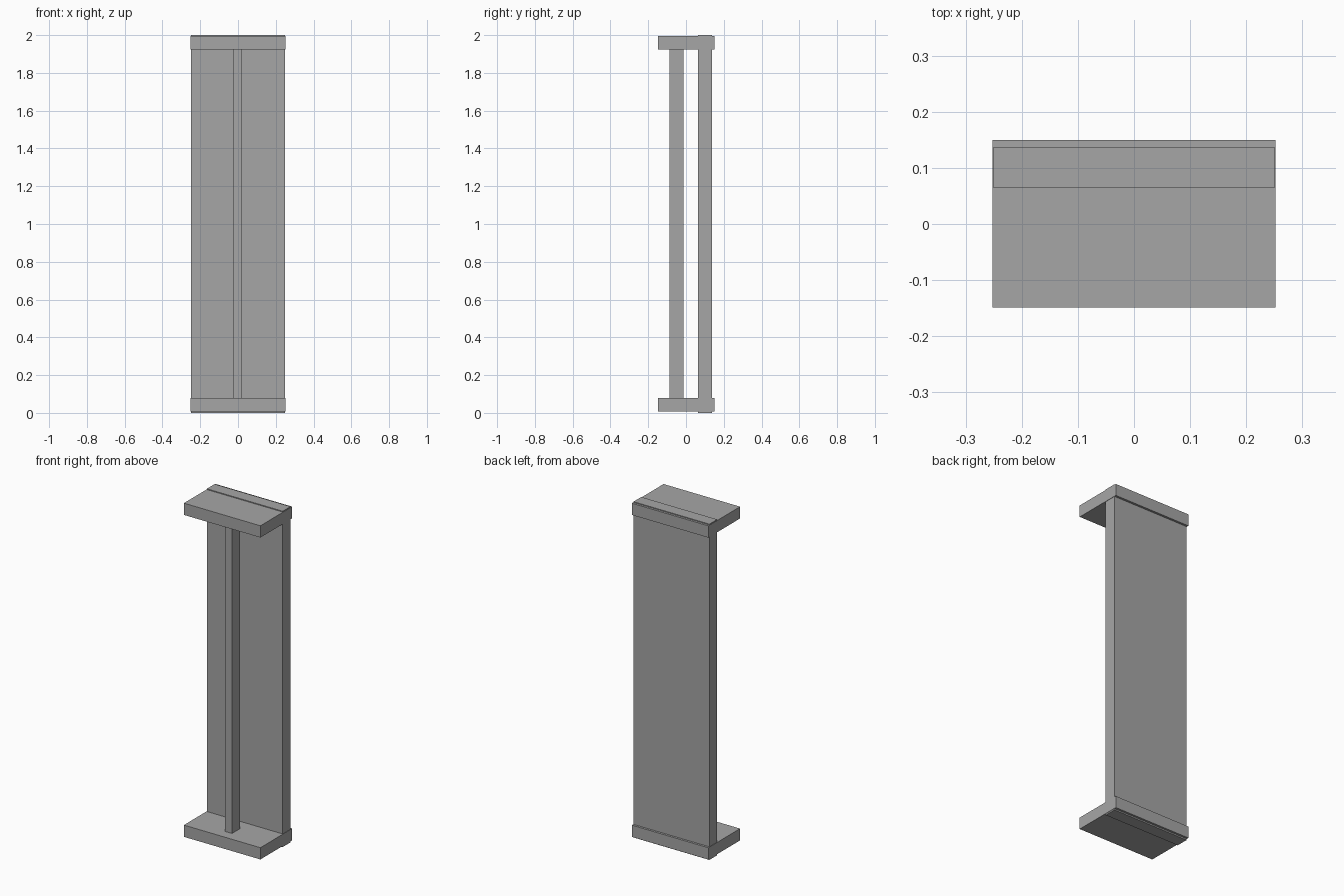
import bpy
import bmesh

cube = bpy.data.objects.get("Cube")
if cube:
    bpy.data.objects.remove(cube, do_unlink=True)

grey = bpy.data.materials.new("plain grey")
grey.use_nodes = True
colour = (0.38, 0.38, 0.38, 1)
grey.diffuse_color = colour
grey.node_tree.nodes["Principled BSDF"].inputs["Base Color"].default_value = colour


def box(name, low, high):
    """Axis-aligned box between two corners."""
    bm = bmesh.new()
    bmesh.ops.create_cube(bm, size=1)
    for v in bm.verts:
        v.co = [l + (h - l) * (c + 0.5) for l, h, c in zip(low, high, v.co)]
    mesh = bpy.data.meshes.new(name)
    bm.to_mesh(mesh)
    bm.free()
    mesh.materials.append(grey)
    obj = bpy.data.objects.new(name, mesh)
    bpy.context.collection.objects.link(obj)
    return obj


# Full-height back panel, standing slightly proud of both caps
box("back_panel", (-0.25, 0.064, 0), (0.25, 0.137, 2))

# Matching plates at the foot and the head
for name, bottom in (("bottom_plate", 0.008), ("top_plate", 1.925)):
    box(name, (-0.252, -0.149, bottom), (0.252, 0.15, bottom + 0.07))

# Slim upright in front of the panel, ending inside the plates
box("front_post", (-0.025, -0.088, 0.04), (0.022, -0.014, 1.96))
